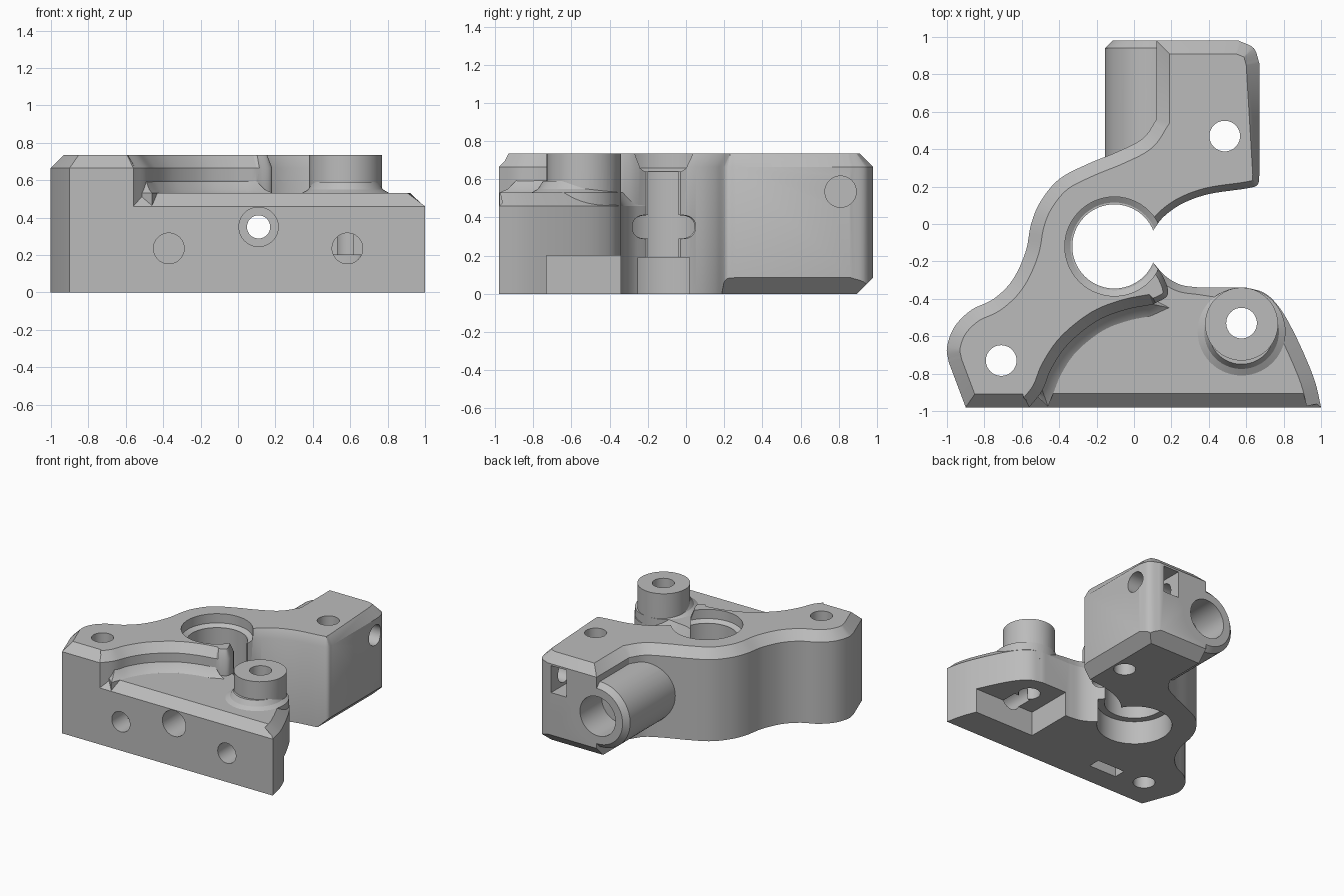
import bpy, bmesh, math
from mathutils import Matrix, Vector

cube = bpy.data.objects.get("Cube")
if cube:
    bpy.data.objects.remove(cube)

grey = bpy.data.materials.new("light_grey")
grey.use_nodes = True
grey.diffuse_color = (0.5, 0.5, 0.5, 1)
grey.node_tree.nodes["Principled BSDF"].inputs["Base Color"].default_value = (0.5, 0.5, 0.5, 1)

# Extrusion directions
UP = Matrix.Identity(4)
ALONG_Y = Matrix.Rotation(math.pi / 2, 4, "X")      # local (x, y, z) -> (x, -z, y)
ALONG_X = Matrix(((0, 0, 1, 0), (1, 0, 0, 0), (0, 1, 0, 0), (0, 0, 0, 1)))


def spline(pts, steps=6):
    """Smooth run through a few points; two points stay a straight line."""
    p = [Vector(q) for q in pts]
    if len(p) == 2:
        return p
    p = [2 * p[0] - p[1]] + p + [2 * p[-1] - p[-2]]
    out = []
    for a, b, c, d in zip(p, p[1:], p[2:], p[3:]):
        for k in range(steps):
            t = k / steps
            out.append(b + 0.5 * t * (c - a + t * (2 * a - 5 * b + 4 * c - d + t * (3 * (b - c) + d - a))))
    return out + [p[-2]]


def outline(*runs):
    """Closed outline from (inset weight, points) runs, going anticlockwise."""
    pts = []
    for weight, run in runs:
        for q in spline(run):
            if not pts or (q - pts[-1][0]).length > 1e-4:
                pts.append((q, weight))
    if (pts[0][0] - pts[-1][0]).length < 1e-4:
        pts.pop()
    return pts


def circle(x, y, r, n=56):
    return [(Vector((x + r * math.cos(i * math.tau / n), y + r * math.sin(i * math.tau / n))), 1)
            for i in range(n)]


def box(x0, x1, y0, y1):
    return [(Vector(q), 1) for q in ((x0, y0), (x1, y0), (x1, y1), (x0, y1))]


def inset(shape, d):
    n = len(shape)
    out = []
    for i, (q, w) in enumerate(shape):
        e1 = (q - shape[i - 1][0]).normalized()
        e2 = (shape[(i + 1) % n][0] - q).normalized()
        normal = Vector((-e1.y - e2.y, e1.x + e2.x)) / max(0.5, 1 + e1.dot(e2))
        out.append(q + normal * d * w)
    return out


def solid(name, shape, levels, direction=UP):
    """Stack the outline at each (height, inset) level and close the ends."""
    bm = bmesh.new()
    rings = [[bm.verts.new((q.x, q.y, h)) for q in inset(shape, d)] for h, d in levels]
    n = len(shape)
    for lo, hi in zip(rings, rings[1:]):
        for i in range(n):
            j = (i + 1) % n
            bm.faces.new((lo[i], lo[j], hi[j], hi[i]))
    bm.faces.new(rings[0][::-1])
    bm.faces.new(rings[-1])
    bm.transform(direction)
    bmesh.ops.recalc_face_normals(bm, faces=bm.faces)
    me = bpy.data.meshes.new(name)
    bm.to_mesh(me)
    bm.free()
    me.materials.append(grey)
    ob = bpy.data.objects.new(name, me)
    bpy.context.collection.objects.link(ob)
    return ob


def span(a, b):
    return [(a, 0), (b, 0)]


# Curved main body with bevelled top, running from the foot round the bore to the arm
wall = [(-0.56, -0.98), (-0.49, -0.89), (-0.44, -0.77), (-0.35, -0.64), (-0.2, -0.52),
        (-0.05, -0.46), (0.1, -0.43)]
body = solid("clamp_bracket", outline(
    (1, [(-0.9, -0.98), (-0.56, -0.98)]),
    (0.8, wall),
    (0.4, [(0.1, -0.43), (0.18, -0.38), (0.16, -0.29), (0.105, -0.21)]),
    (0, [(0.105, -0.21), (0.105, -0.03)]),
    (0.5, [(0.105, -0.03), (0.16, 0.04), (0.26, 0.11), (0.4, 0.16), (0.6, 0.19), (0.66, 0.21), (0.67, 0.26)]),
    (1, [(0.67, 0.26), (0.67, 0.86)]),
    (1, [(0.67, 0.86), (0.64, 0.94), (0.56, 0.98)]),
    (1, [(0.56, 0.98), (0.12, 0.98)]),
    (1, [(0.12, 0.98), (0.12, 0.56)]),
    (1, [(0.12, 0.56), (0.05, 0.46), (-0.08, 0.39), (-0.25, 0.32), (-0.4, 0.24), (-0.5, 0.12),
         (-0.55, 0), (-0.58, -0.15), (-0.65, -0.3), (-0.75, -0.4), (-0.87, -0.46),
         (-0.96, -0.55), (-1, -0.66), (-0.99, -0.74)]),
    (1, [(-0.99, -0.74), (-0.9, -0.98)]),
), [(0, 0), (0.665, 0), (0.735, 0.07)])

# Low front plate
plate = solid("front_plate", outline(
    (1, [(-0.75, -0.98), (1, -0.98)]),
    (1, [(1, -0.98), (0.97, -0.85), (0.92, -0.72), (0.85, -0.57), (0.78, -0.45), (0.7, -0.37), (0.6, -0.34)]),
    (0.5, [(0.6, -0.34), (0.35, -0.34)]),
    (0.5, [(0.35, -0.34), (0.25, -0.325), (0.17, -0.28), (0.105, -0.21)]),
    (0, [(0.105, -0.21), (-0.1, -0.21)]),
    (0, [(-0.1, -0.21), (-0.75, -0.75)]),
), [(0, 0), (0.46, 0), (0.53, 0.075)])

# Soft foot where the wall meets the plate
skirt = solid("wall_foot", outline(
    (1, wall[1:]),
    (0, [(0.1, -0.43), (-0.1, -0.3)]),
    (0, [(-0.1, -0.3), (-0.65, -0.8)]),
), [(0.42, -0.06), (0.53, -0.06), (0.55, -0.03), (0.6, 0.005)])

# Screw boss and its flared foot
boss = solid("screw_boss", circle(0.575, -0.535, 0.195), span(0.1, 0.735))
flare = solid("boss_foot", circle(0.575, -0.575, 0.235),
              [(0.4, 0), (0.53, 0), (0.55, 0.035), (0.59, 0.06)])

# Round barrel along the back arm
barrel = solid("bolt_barrel", circle(0.11, 0.35, 0.265),
               [(-0.98, 0.04), (-0.94, 0), (-0.25, 0)], ALONG_Y)

additions = [plate, skirt, boss, flare, barrel]

# Central bore with bearing seat below and countersink above
BX, BY = -0.105, -0.12
cutters = [
    solid("bore", circle(BX, BY, 0.225), span(-0.1, 0.9)),
    solid("bearing_seat", circle(BX, BY, 0.28), span(-0.1, 0.19)),
    solid("bore_rim", circle(BX, BY, 0.265), [(0.64, 0.03), (0.66, 0), (0.9, 0)]),
]

# Vertical screw holes
for x, y in ((-0.71, -0.73), (0.485, 0.47), (0.575, -0.53)):
    cutters.append(solid("screw_hole", circle(x, y, 0.082), span(-0.1, 0.9)))

# Long clamp bolt hole with wide mouths, and blind front holes
for x, z, r, y0, y1 in ((0.11, 0.35, 0.062, -1.1, 1.1), (0.11, 0.35, 0.105, -1.1, -0.72),
                        (0.11, 0.35, 0.16, 0.7, 1.1), (-0.37, 0.235, 0.082, -1.1, -0.55),
                        (0.585, 0.235, 0.082, -1.1, -0.6)):
    cutters.append(solid("bolt_hole", circle(x, z, r), span(-y1, -y0), ALONG_Y))

# Cross hole in the arm, nut slots and underside pocket
cutters += [
    solid("cross_hole", circle(0.81, 0.535, 0.082), span(0.25, 0.9), ALONG_X),
    solid("arm_nut_slot", box(0.39, 0.53, 0.7, 1.1), span(0.43, 0.65)),
    solid("foot_nut_slot", box(-0.49, -0.24, -0.8, -0.7), span(-0.1, 0.36)),
    solid("plate_pocket", box(0.38, 1.2, -0.73, -0.2), span(-0.1, 0.2)),
]

# Bevels under the arm
def diamond(x, y, r):
    return circle(x, y, r, 4)

cutters.append(solid("arm_side_bevel", diamond(0.67, 0, 0.085), span(-1.2, -0.1), ALONG_Y))
cutters.append(solid("arm_back_bevel", diamond(0.98, 0, 0.085), span(-0.3, 0.9), ALONG_X))

# Merge the parts and cut the holes
for operation, parts in (("UNION", additions), ("DIFFERENCE", cutters)):
    for part in parts:
        part.hide_render = True
        mod = body.modifiers.new(part.name, "BOOLEAN")
        mod.operation = operation
        mod.solver = "EXACT"
        mod.object = part
bpy.context.view_layer.update()
merged = bpy.data.meshes.new_from_object(body.evaluated_get(bpy.context.evaluated_depsgraph_get()))
body.modifiers.clear()
body.data = merged
for part in additions + cutters:
    bpy.data.objects.remove(part)
merged.materials.clear()
merged.materials.append(grey)
for face in merged.polygons:
    face.material_index = 0

# Smooth curves, crisp edges
bpy.ops.object.select_all(action="DESELECT")
body.select_set(True)
bpy.context.view_layer.objects.active = body
bpy.ops.object.shade_smooth_by_angle(angle=math.radians(28))
